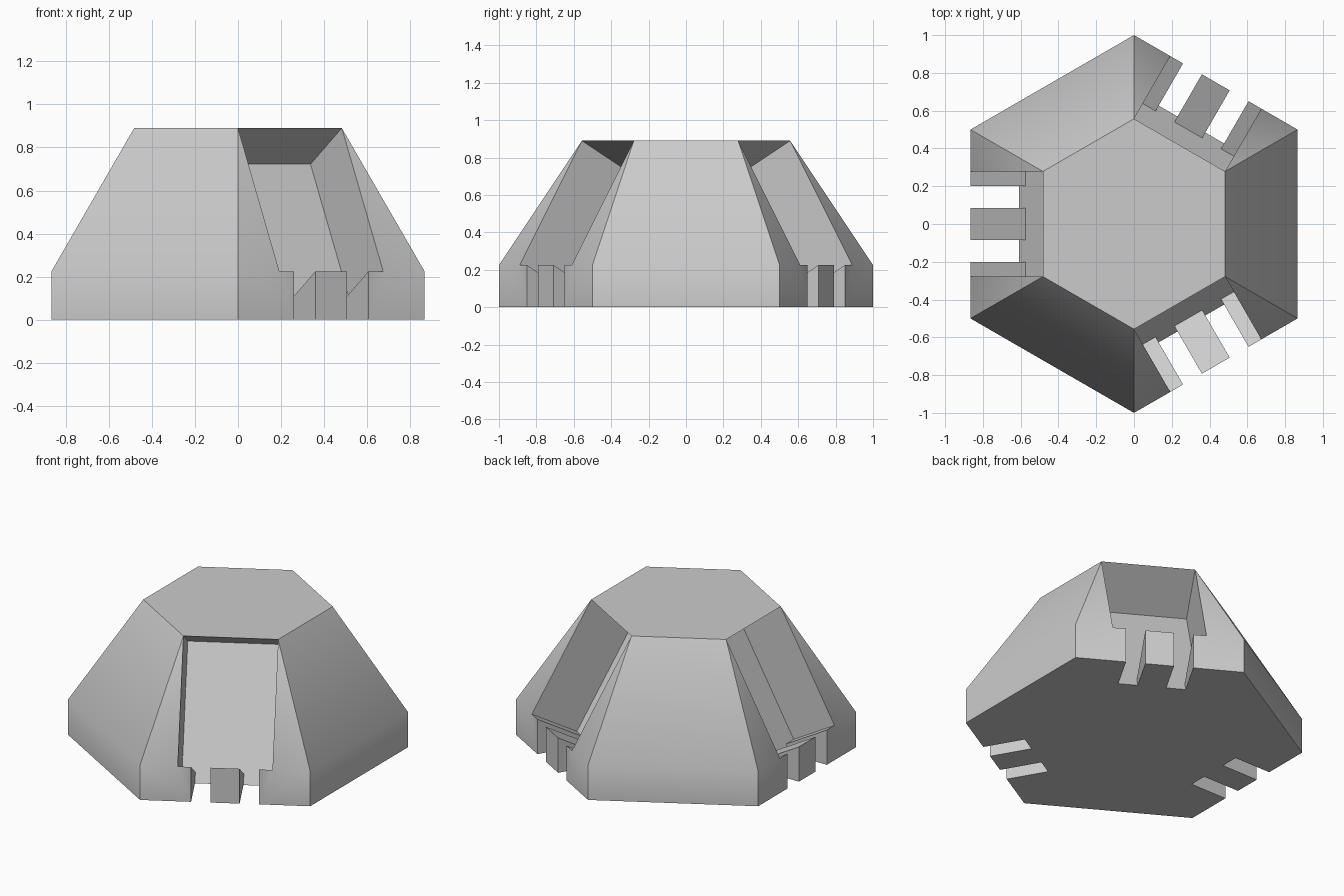
import bpy, bmesh, math
from mathutils import Vector

cube = bpy.data.objects.get("Cube")
if cube:
    bpy.data.objects.remove(cube, do_unlink=True)

# Main dimensions
BASE_D, BASE_Z = math.cos(math.radians(30)), 0.225   # apothem and height of the base
TOP_Z = 0.89
SLOPE = math.tan(math.radians(60))
TOP_D = BASE_D - (TOP_Z - BASE_Z) / SLOPE
TOP_T = TOP_D * math.tan(math.radians(30))           # half width of the top edge
DEPTH = 0.336                                        # recess depth, square to the slope
DX, DZ = DEPTH * math.cos(math.radians(30)), DEPTH * 0.5
SLOT_IN, SLOT_OUT = 0.085, 0.2

# Recess profile as (distance from centre, height)
LIP = (TOP_D, TOP_Z)
HEAD = (TOP_D - DX, TOP_Z - DZ)
SILL = (BASE_D - DX, BASE_Z - DZ)
RIM = (BASE_D, BASE_Z)
FOOT = (BASE_D, 0)
SLOT = (SILL[0] + SILL[1] / SLOPE, 0)

bm = bmesh.new()


def side_face(angle, points):
    """Add a face from (profile point, sideways offset) pairs on one side."""
    return bm.faces.new([bm.verts.new(place(angle, *p)) for p in points])


def place(angle, profile, t):
    d, z = profile
    c, s = math.cos(angle), math.sin(angle)
    return Vector((d * c - t * s, d * s + t * c, z))


def plain_side(angle):
    side_face(angle, [(FOOT, -.5), (FOOT, .5), (RIM, .5), (RIM, -.5)])
    side_face(angle, [(RIM, -.5), (RIM, .5), (LIP, TOP_T), (LIP, -TOP_T)])


def recessed_side(angle):
    cuts = [-SLOT_OUT, -SLOT_IN, SLOT_IN, SLOT_OUT]
    # Overhang and back panel
    side_face(angle, [(LIP, -TOP_T), (LIP, TOP_T), (HEAD, TOP_T), (HEAD, -TOP_T)])
    side_face(angle, [(HEAD, -TOP_T)] + [(SILL, t) for t in [-TOP_T] + cuts + [TOP_T]]
              + [(HEAD, TOP_T)])
    # Slope remnants, recess walls and outer blocks
    for s in (-1, 1):
        side_face(angle, [(LIP, s * TOP_T), (RIM, s * .5), (RIM, s * TOP_T)])
        side_face(angle, [(p, s * TOP_T) for p in (LIP, HEAD, SILL, RIM)])
        side_face(angle, [(FOOT, s * .5), (FOOT, s * SLOT_OUT), (RIM, s * SLOT_OUT),
                          (RIM, s * TOP_T), (RIM, s * .5)])
        side_face(angle, [(SILL, s * TOP_T), (SILL, s * SLOT_OUT),
                          (RIM, s * SLOT_OUT), (RIM, s * TOP_T)])
        # Back of each slot
        side_face(angle, [(SILL, s * SLOT_OUT), (SILL, s * SLOT_IN),
                          (SLOT, s * SLOT_IN), (SLOT, s * SLOT_OUT)])
    # Middle block
    for a, b in ((SILL, RIM), (RIM, FOOT)):
        side_face(angle, [(a, -SLOT_IN), (a, SLOT_IN), (b, SLOT_IN), (b, -SLOT_IN)])
    # Slot cheeks
    for t in cuts:
        side_face(angle, [(p, t) for p in (SILL, RIM, FOOT, SLOT)])


# Alternate plain and recessed sides, tracing the floor outline on the way
floor, roof = [], []
for i in range(6):
    angle = math.radians(60 * i)
    floor.append(place(angle, FOOT, -.5))
    roof.append(place(angle, LIP, -TOP_T))
    if i % 2:
        recessed_side(angle)
        for a, b in ((-SLOT_OUT, -SLOT_IN), (SLOT_IN, SLOT_OUT)):
            floor += [place(angle, p, t) for p, t in
                      ((FOOT, a), (SLOT, a), (SLOT, b), (FOOT, b))]
    else:
        plain_side(angle)
for outline in (floor, roof):
    bm.faces.new([bm.verts.new(p) for p in outline])

bmesh.ops.remove_doubles(bm, verts=bm.verts[:], dist=0.0005)
bmesh.ops.recalc_face_normals(bm, faces=bm.faces[:])
mesh = bpy.data.meshes.new("hexagonal_body")
bm.to_mesh(mesh)
bm.free()

# Single grey material
grey = bpy.data.materials.new("plain grey")
grey.use_nodes = True
color = (0.6, 0.6, 0.6, 1)
grey.diffuse_color = color
grey.node_tree.nodes["Principled BSDF"].inputs["Base Color"].default_value = color
mesh.materials.append(grey)

body = bpy.data.objects.new("hexagonal_body", mesh)
bpy.context.collection.objects.link(body)
bpy.ops.object.select_all(action="DESELECT")
body.select_set(True)
bpy.context.view_layer.objects.active = body
bpy.ops.object.shade_smooth_by_angle(angle=math.radians(31))
